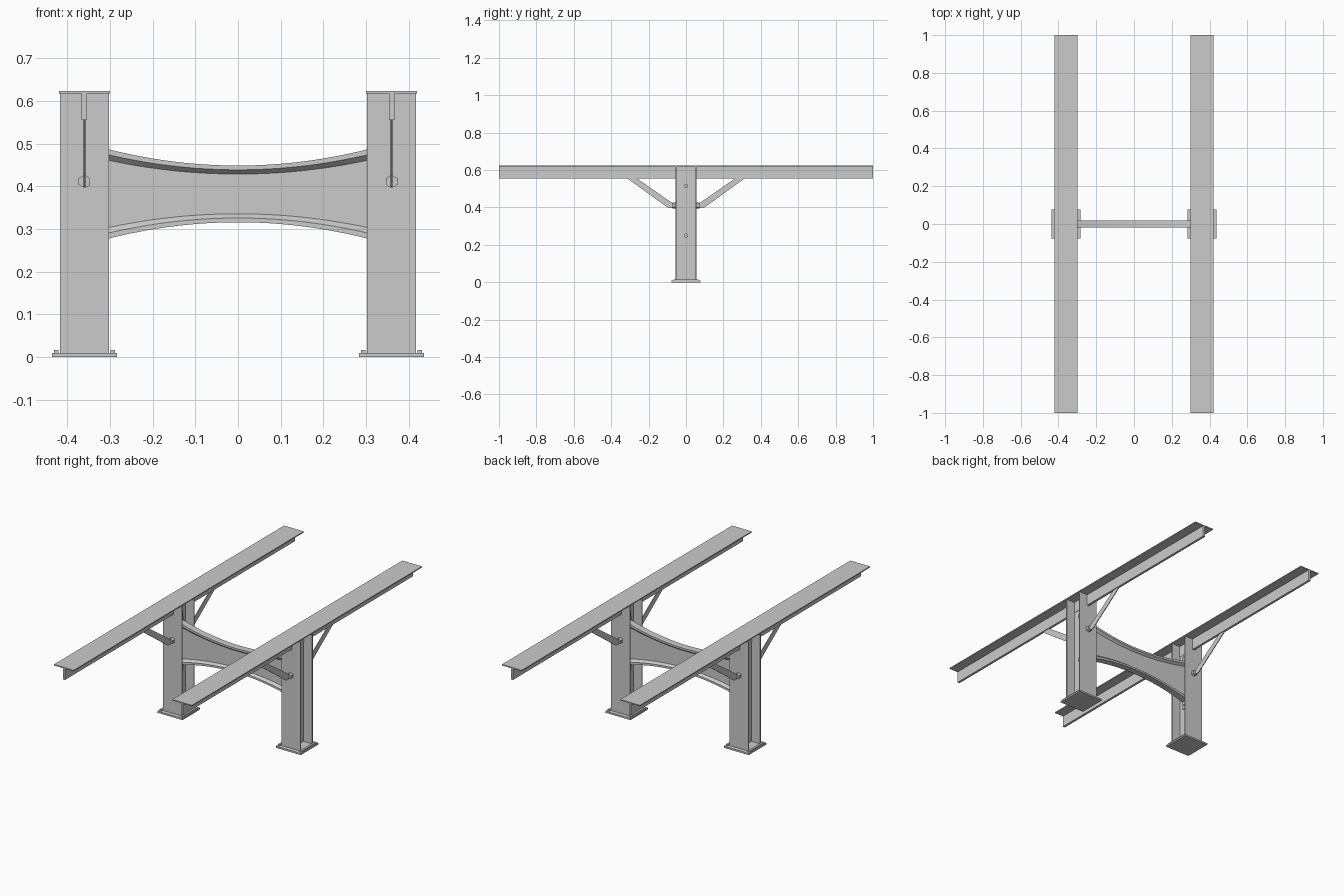
import bpy, bmesh, math
from mathutils import Matrix

if "Cube" in bpy.data.objects:
    bpy.data.objects.remove(bpy.data.objects["Cube"])


def make(name, bm):
    bmesh.ops.recalc_face_normals(bm, faces=bm.faces)
    mesh = bpy.data.meshes.new(name)
    bm.to_mesh(mesh)
    bm.free()
    ob = bpy.data.objects.new(name, mesh)
    bpy.context.collection.objects.link(ob)
    return ob


def sweep(name, rings):
    """Skin a list of matching closed rings and cap both ends."""
    bm = bmesh.new()
    vs = [[bm.verts.new(p) for p in r] for r in rings]
    n = len(vs[0])
    for a, b in zip(vs, vs[1:]):
        for i in range(n):
            j = (i + 1) % n
            bm.faces.new((a[i], a[j], b[j], b[i]))
    bm.faces.new(vs[0])
    bm.faces.new(vs[-1])
    return make(name, bm)


def box(name, x0, x1, y0, y1, z0, z1):
    ring = [(x0, y0), (x1, y0), (x1, y1), (x0, y1)]
    return sweep(name, [[(x, y, z) for x, y in ring] for z in (z0, z1)])


def rod(name, center, radius, length, axis, sides):
    bm = bmesh.new()
    rot = Matrix.Rotation(math.pi / 2, 4, 'Y' if axis == 'x' else 'X')
    bmesh.ops.create_cone(bm, cap_ends=True, segments=sides, radius1=radius,
                          radius2=radius, depth=length,
                          matrix=Matrix.Translation(center) @ rot)
    return make(name, bm)


CX = 0.36       # column centre
HX = 0.0575     # column half width
HY = 0.055      # column half depth
FT = 0.006      # flange thickness
WT = 0.005      # half web thickness

for s, side in ((-1, "left"), (1, "right")):
    cx = s * CX

    # H-section column, flanges facing front and back
    half = [(HX, HY), (HX, HY - FT), (WT, HY - FT), (WT, FT - HY), (HX, FT - HY), (HX, -HY)]
    outline = half + [(-x, y) for x, y in reversed(half)]
    sweep(side + "_column", [[(cx + x, y, z) for x, y in outline] for z in (0.009, 0.617)])

    # T-section top rail
    tee = [(-0.06, 0.623), (0.06, 0.623), (0.06, 0.617), (0.0065, 0.617),
           (0.0065, 0.555), (-0.0065, 0.555), (-0.0065, 0.617), (-0.06, 0.617)]
    sweep(side + "_top_rail", [[(cx + x, y, z) for x, z in tee] for y in (-1, 1)])

    # base plate with edge strips
    box(side + "_base_plate", cx - 0.076, cx + 0.076, -0.077, 0.077, 0, 0.009)
    for e in (-1, 1):
        x = cx + e * 0.066
        box(side + "_base_strip", x - 0.0055, x + 0.0055, -0.066, 0.066, 0.009, 0.016)

    # beam end plate and its bolts through the column web
    xi = cx - s * WT
    xo = xi - s * 0.006
    box(side + "_end_plate", min(xi, xo), max(xi, xo), -0.02, 0.02, 0.225, 0.54)
    for z in (0.25, 0.515):
        rod(side + "_web_bolt", (cx - s * 0.003, 0, z), 0.011, 0.036, 'x', 12)

    # flat strap braces with a hex nut on the column face
    for f, end in ((-1, "front"), (1, "back")):
        strap = [(0.055, 0.398), (0.096, 0.398), (0.315, 0.556), (0.264, 0.556),
                 (0.075, 0.425), (0.055, 0.425)]
        sweep(f"{side}_{end}_brace",
              [[(cx + t, f * y, z) for y, z in strap] for t in (-0.002, 0.002)])
        rod(f"{side}_{end}_nut", (cx, f * 0.064, 0.411), 0.0155, 0.018, 'y', 6)

# curved I-section cross beam, deeper at its ends
rings = []
N = 40
L = CX - WT
for i in range(N + 1):
    x = -L + 2 * L * i / N
    k = (x / 0.305) ** 2
    h = 0.0665 + 0.0385 * k
    a = 0.010 + 0.003 * k
    q = [(0.019, h), (0.019, h - a), (0.006, h - 2 * a)]
    right = q + [(y, -z) for y, z in reversed(q)]
    ring = right + [(-y, z) for y, z in reversed(right)]
    rings.append([(x, y, 0.382 + z) for y, z in ring])
beam = sweep("cross_beam", rings)
bpy.context.view_layer.objects.active = beam
beam.select_set(True)
bpy.ops.object.shade_smooth_by_angle(angle=math.radians(25))
